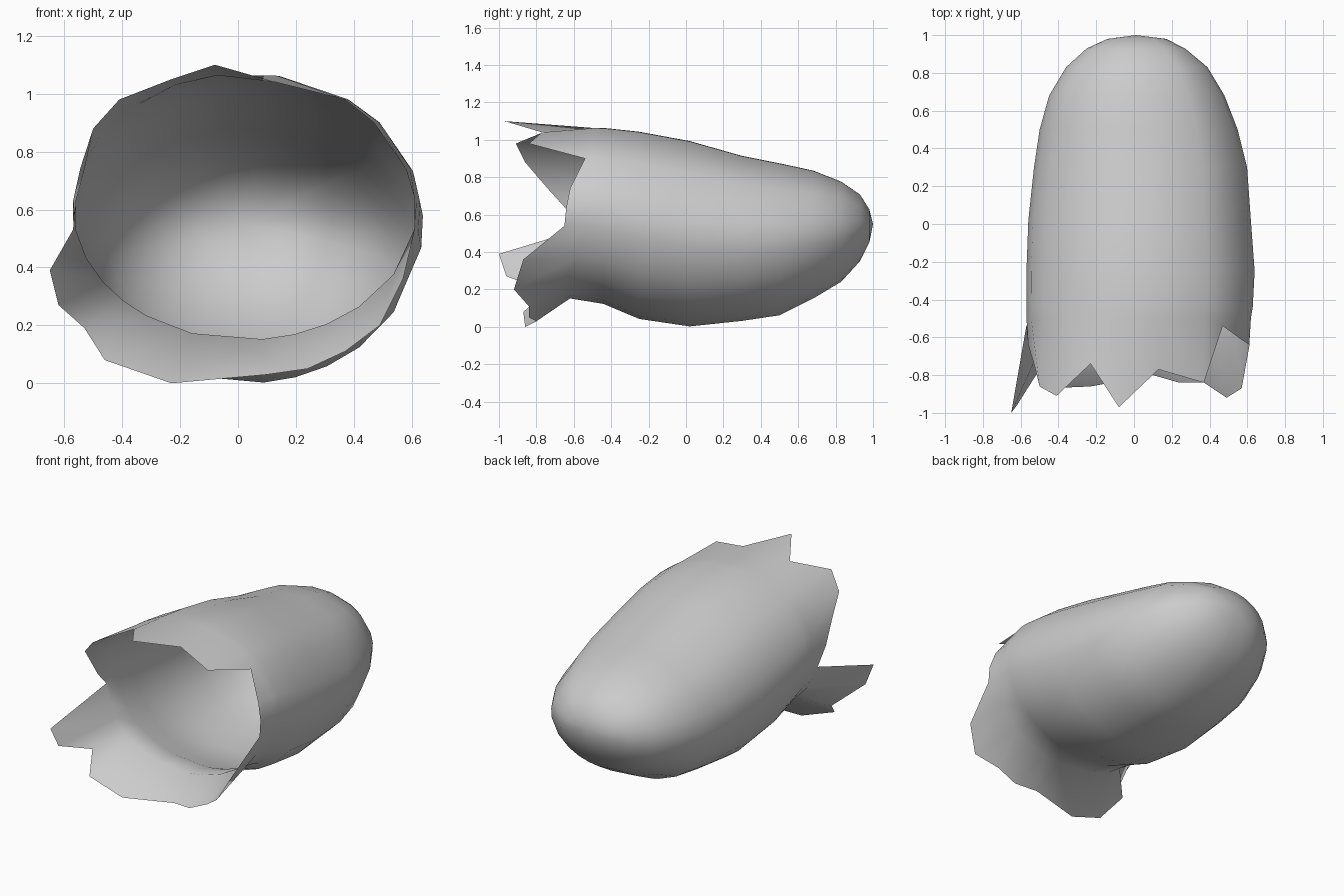
import bpy, bmesh, math

cube = bpy.data.objects.get("Cube")
if cube:
    bpy.data.objects.remove(cube, do_unlink=True)

# Single shell colour
grey = bpy.data.materials.new("shell grey")
grey.use_nodes = True
colour = (0.6, 0.6, 0.6, 1)
grey.diffuse_color = colour
grey.node_tree.nodes["Principled BSDF"].inputs["Base Color"].default_value = colour

# Torn rim of the opening, anticlockwise from the +x side: x, y, z
RIM = [
    (.61, -.64, .64), (.58, -.62, .74), (.47, -.54, .9), (.37, -.84, .98),
    (.13, -.77, 1.04), (-.08, -.97, 1.1), (-.23, -.74, 1.05), (-.41, -.91, .98),
    (-.5, -.86, .88), (-.53, -.74, .74), (-.56, -.64, .63), (-.57, -.54, .53),
    (-.65, -1, .39), (-.62, -.96, .27), (-.53, -.74, .19), (-.46, -.87, .08),
    (-.23, -.86, 0), (.1, -.8, .03), (.24, -.84, .05), (.37, -.84, .11),
    (.49, -.92, .2), (.57, -.87, .36), (.61, -.65, .54),
]

# Cross-sections towards the closed end: y, x min, x max, z min, z max
SECTIONS = [
    (-.5, -.57, .62, .15, 1.07), (-.44, -.57, .63, .12, 1.07),
    (-.25, -.57, .64, .04, 1.05), (.02, -.56, .62, 0, 1),
    (.3, -.53, .6, .03, .92), (.5, -.5, .55, .06, .88),
    (.68, -.45, .48, .15, .84), (.83, -.36, .39, .24, .78),
    (.93, -.25, .27, .35, .71), (.98, -.14, .17, .45, .63),
]
TIP = (.01, 1, .55)


def middle_and_radius(low, high):
    return (low + high) / 2, (high - low) / 2


def section_points(section, angles):
    y, x_low, x_high, z_low, z_high = section
    cx, rx = middle_and_radius(x_low, x_high)
    cz, rz = middle_and_radius(z_low, z_high)
    return [(cx + rx * math.cos(a), y, cz + rz * math.sin(a)) for a in angles]


# Each rim point sets the direction of one lengthwise column
cx, rx = middle_and_radius(*SECTIONS[0][1:3])
cz, rz = middle_and_radius(*SECTIONS[0][3:5])
angles = [math.atan2((z - cz) / rz, (x - cx) / rx) for x, y, z in RIM]

# The first section is pulled forward underneath, where the torn flap folds down
crease = [(x, y - min(.12, .16 * max(0, -math.sin(a))), z)
          for (x, y, z), a in zip(section_points(SECTIONS[0], angles), angles)]

# Loft the open shell from rim to tip
bm = bmesh.new()
rings = [RIM, crease] + [section_points(s, angles) for s in SECTIONS[1:]]
loops = [[bm.verts.new(p) for p in ring] for ring in rings]
tip = bm.verts.new(TIP)
count = len(RIM)
for i in range(count):
    j = (i + 1) % count
    for front, back in zip(loops, loops[1:]):
        bm.faces.new((front[i], front[j], back[j], back[i]))
    bm.faces.new((loops[-1][i], loops[-1][j], tip))
for face in bm.faces:
    face.smooth = True

mesh = bpy.data.meshes.new("torn_shell")
bm.to_mesh(mesh)
bm.free()
mesh.materials.append(grey)
shell = bpy.data.objects.new("torn_shell", mesh)
bpy.context.collection.objects.link(shell)
